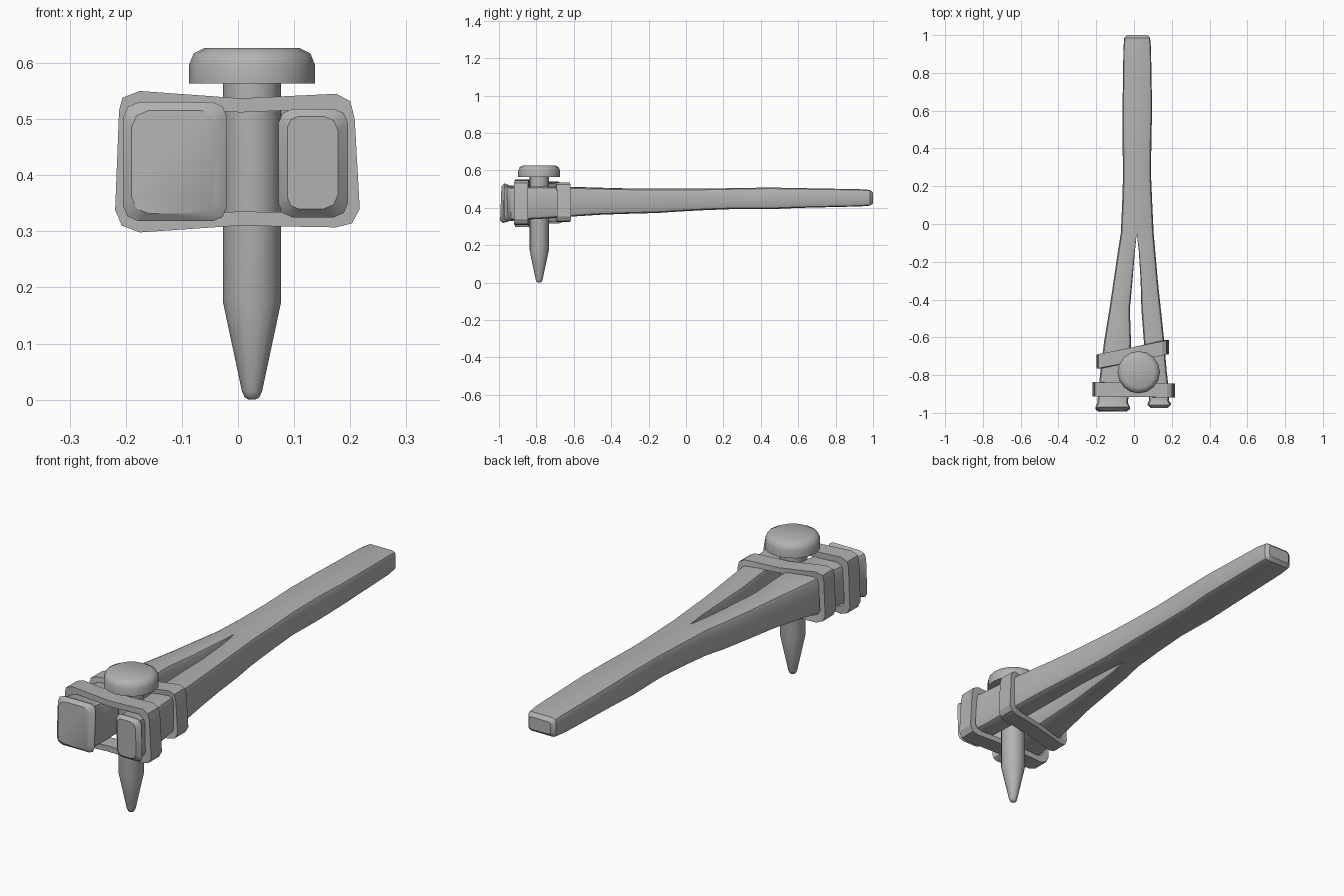
import bpy, bmesh, math

GREY = bpy.data.materials.new("plain_grey")
GREY.diffuse_color = (0.45, 0.45, 0.45, 1)


def finish(name, bm, angle):
    bmesh.ops.recalc_face_normals(bm, faces=bm.faces)
    mesh = bpy.data.meshes.new(name)
    bm.to_mesh(mesh)
    bm.free()
    mesh.materials.append(GREY)
    ob = bpy.data.objects.new(name, mesh)
    bpy.context.collection.objects.link(ob)
    bpy.ops.object.select_all(action='DESELECT')
    bpy.context.view_layer.objects.active = ob
    ob.select_set(True)
    bpy.ops.object.shade_smooth_by_angle(angle=math.radians(angle))
    return ob


# Split stick: two half lofts joined along the centre line, parted past the fork
def half_ring(xo, xi, zb, zt, c, d):
    """Rounded quad section: outer corners of radius c, inner ones of radius d."""
    s = 1 if xi > xo else -1
    pts = []
    for cx, cz, r, sx, sz, flip in ((xi, zb, d, -s, 1, 1), (xo, zb, c, s, 1, 0),
                                    (xo, zt, c, s, -1, 1), (xi, zt, d, -s, -1, 0)):
        arc = [(cx + sx * r, cz), (cx + sx * r * 0.3, cz + sz * r * 0.3), (cx, cz + sz * r)]
        # run each arc in order around the section
        pts += arc[::-1] if flip else arc
    return pts


def add_half(bm, stations):
    rings = []
    for y, xo, xi, zb, zt, c, d, slant in stations:
        rings.append([bm.verts.new((x, y + slant * (z - 0.43), z))
                      for x, z in half_ring(xo, xi, zb, zt, c, d)])
    for k, (a, b) in enumerate(zip(rings, rings[1:])):
        for i in range(12):
            j = (i + 1) % 12
            inner = i in (0, 1, 9, 10, 11)
            if inner and stations[k + 1][6] == 0:
                continue                      # no wall inside the solid handle
            bm.faces.new((a[i], a[j], b[j], b[i]))
    bm.faces.new(rings[0])
    bm.faces.new(rings[-1])


# y, left x, right x, bottom z, top z, corner radius
handle = [(1.0, -0.035, 0.072, 0.425, 0.48, 0.012), (0.985, -0.052, 0.085, 0.411, 0.495, 0.015),
          (0.93, -0.056, 0.09, 0.407, 0.499, 0.015), (0.6, -0.061, 0.096, 0.399, 0.505, 0.018),
          (0.45, -0.061, 0.092, 0.392, 0.508, 0.02), (0.26, -0.058, 0.09, 0.393, 0.505, 0.02),
          (0.1, -0.063, 0.097, 0.387, 0.502, 0.02), (-0.05, -0.07, 0.104, 0.379, 0.502, 0.02)]
# y, outer x, inner x, bottom z, top z, outer radius, inner radius, slant
left = [(-0.15, -0.086, 0.004, 0.372, 0.502, 0.02, 0.008, 0),
        (-0.3, -0.108, -0.008, 0.368, 0.503, 0.02, 0.015, 0),
        (-0.45, -0.13, -0.022, 0.365, 0.507, 0.02, 0.018, 0),
        (-0.62, -0.158, -0.016, 0.352, 0.512, 0.022, 0.02, 0),
        (-0.78, -0.178, -0.02, 0.338, 0.517, 0.022, 0.02, 0),
        (-0.9, -0.19, -0.027, 0.333, 0.516, 0.022, 0.02, 0),
        (-0.945, -0.194, -0.033, 0.328, 0.52, 0.025, 0.02, 0),
        (-0.975, -0.205, -0.02, 0.318, 0.53, 0.028, 0.025, 0.05),
        (-0.99, -0.19, -0.04, 0.332, 0.515, 0.03, 0.025, 0.04)]
right = [(-0.15, 0.113, 0.026, 0.372, 0.502, 0.02, 0.008, 0),
         (-0.3, 0.126, 0.035, 0.368, 0.502, 0.02, 0.015, 0),
         (-0.45, 0.142, 0.039, 0.363, 0.505, 0.02, 0.018, 0),
         (-0.62, 0.16, 0.052, 0.352, 0.51, 0.02, 0.02, 0),
         (-0.78, 0.173, 0.07, 0.34, 0.513, 0.02, 0.02, 0),
         (-0.9, 0.187, 0.078, 0.335, 0.511, 0.02, 0.02, 0),
         (-0.935, 0.184, 0.079, 0.335, 0.51, 0.02, 0.02, 0),
         (-0.955, 0.196, 0.072, 0.325, 0.518, 0.025, 0.025, -0.04),
         (-0.972, 0.178, 0.088, 0.34, 0.505, 0.025, 0.02, -0.03)]
bm = bmesh.new()
for prong, side in ((left, 1), (right, 2)):
    body = [(h[0], h[side], 0.015, h[3], h[4], h[5], 0, 0) for h in handle]
    add_half(bm, body + prong)
bmesh.ops.remove_doubles(bm, verts=bm.verts, dist=0.0005)
finish("split_stick", bm, 35)


# Straps: flat closed bands, sheared so they cross the stick at an angle
def strap(name, outline, y_mid, slope, width, t, mid):
    bm = bmesh.new()
    hx = max(abs(x - mid[0]) for x, z in outline)
    hz = max(abs(z - mid[1]) for x, z in outline)
    loops = []
    for k, dy in ((0, -1), (0, 1), (1, 1), (1, -1)):
        loop = []
        for x, z in outline:
            y = y_mid + slope * (x - mid[0]) + dy * width / 2
            loop.append(bm.verts.new((mid[0] + (x - mid[0]) * (1 - k * t / hx), y,
                                      mid[1] + (z - mid[1]) * (1 - k * t / hz))))
        loops.append(loop)
    n = len(outline)
    for a, b in zip(loops, loops[1:] + loops[:1]):
        for i in range(n):
            j = (i + 1) % n
            bm.faces.new((a[i], a[j], b[j], b[i]))
    finish(name, bm, 30)


band = [(-0.175, 0.55), (0.005, 0.537), (0.175, 0.545), (0.2, 0.532), (0.208, 0.5),
        (0.217, 0.34), (0.203, 0.314), (0.175, 0.307), (0, 0.31), (-0.175, 0.298),
        (-0.207, 0.31), (-0.219, 0.338), (-0.212, 0.515), (-0.206, 0.538)]
strap("front_strap", band, -0.878, -0.015, 0.075, 0.028, (0, 0.424))
strap("rear_strap", [(x * 0.885 - 0.006, 0.427 + (z - 0.424) * 0.89) for x, z in band],
      -0.69, 0.2, 0.075, 0.026, (-0.006, 0.427))


# Peg: lathed profiles for shaft and cap
def lathe(name, profile, sides, angle):
    bm = bmesh.new()
    rings = [[bm.verts.new((0.025 + r * math.cos(2 * math.pi * i / sides),
                            -0.785 + r * math.sin(2 * math.pi * i / sides), z))
              for i in range(sides)] for r, z in profile]
    for a, b in zip(rings, rings[1:]):
        for i in range(sides):
            j = (i + 1) % sides
            bm.faces.new((a[i], a[j], b[j], b[i]))
    bm.faces.new(rings[0])
    bm.faces.new(rings[-1])
    finish(name, bm, angle)


lathe("peg_shaft", [(0.006, 0), (0.013, 0.004), (0.018, 0.015), (0.052, 0.175), (0.052, 0.57)], 16, 50)
lathe("peg_cap", [(0.112, 0.563), (0.112, 0.597), (0.104, 0.617), (0.084, 0.627)], 16, 50)
